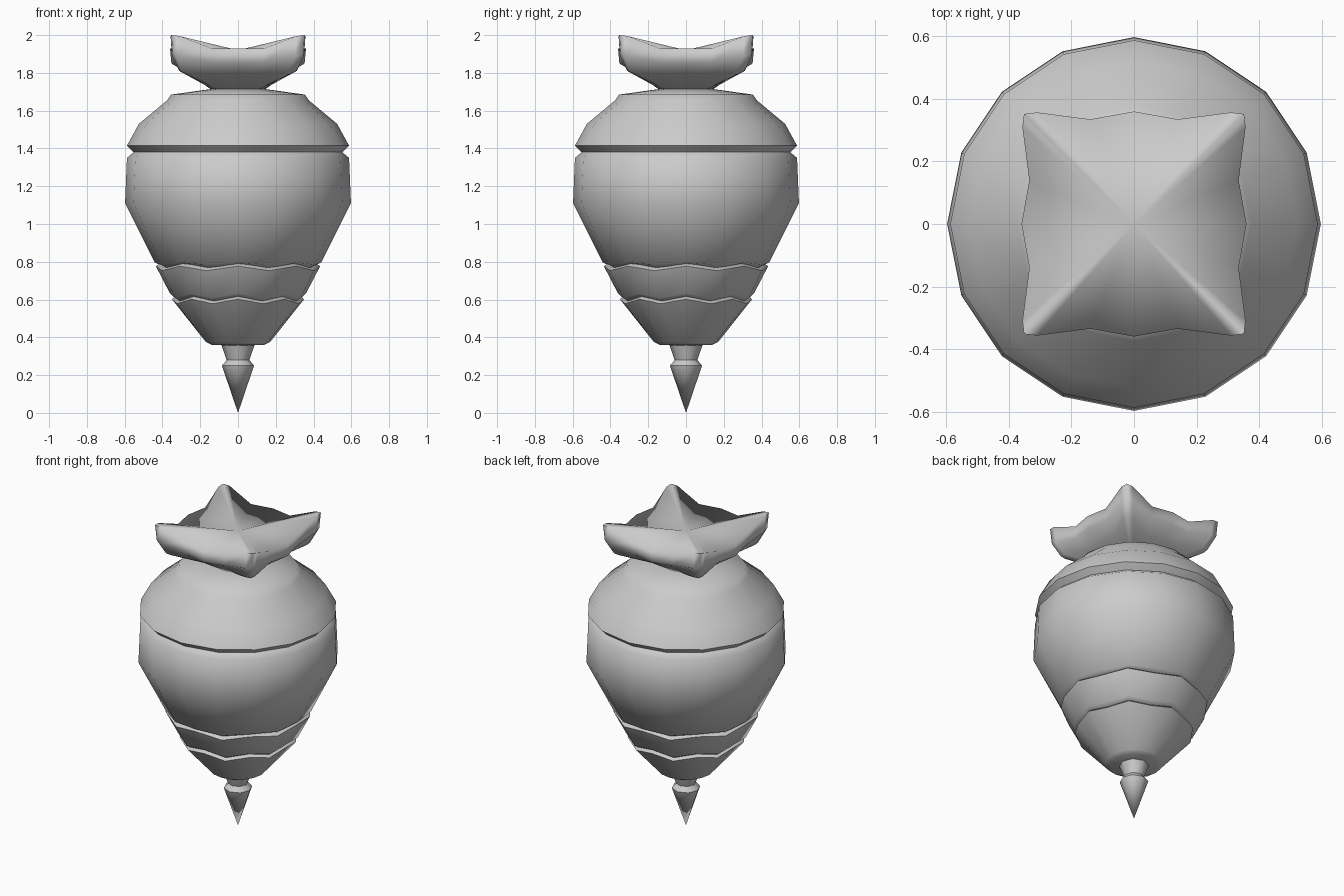
import bpy
from math import sin, cos, pi, radians

if "Cube" in bpy.data.objects:
    bpy.data.objects.remove(bpy.data.objects["Cube"])


def make(name, verts, faces, angle=50):
    me = bpy.data.meshes.new(name)
    me.from_pydata(verts, [], faces)
    me.validate()
    ob = bpy.data.objects.new(name, me)
    bpy.context.collection.objects.link(ob)
    bpy.ops.object.select_all(action='DESELECT')
    ob.select_set(True)
    bpy.context.view_layer.objects.active = ob
    bpy.ops.object.shade_smooth_by_angle(angle=radians(angle))
    return ob


def skin(name, rings, bottom_z, top_z, angle=50):
    """Join equal-sized rings and close both ends with centre fans."""
    n = len(rings[0])
    verts = [v for r in rings for v in r] + [(0, 0, bottom_z), (0, 0, top_z)]
    b, t = len(verts) - 2, len(verts) - 1
    last = (len(rings) - 1) * n
    faces = []
    for i in range(n):
        j = (i + 1) % n
        for k in range(0, last, n):
            faces.append((k + i, k + j, k + n + j, k + n + i))
        faces.append((b, j, i))
        faces.append((t, last + i, last + j))
    return make(name, verts, faces, angle)


def ring(r, z, wave=0, n=16):
    """Round ring; wave lifts even corners and drops odd ones."""
    return [(r * cos(2 * pi * i / n), r * sin(2 * pi * i / n),
             z + (wave if i % 2 == 0 else -wave)) for i in range(n)]


# pointed tip under the body
skin("bottom_spike", [ring(r, z, n=8) for r, z in
     [(0.085, 0.25), (0.06, 0.28), (0.09, 0.365)]], 0.0, 0.37)

# two overlapping zigzag-edged bands
skin("lower_band", [ring(0.14, 0.36), ring(0.17, 0.375),
     ring(0.35, 0.59, 0.012), ring(0.325, 0.61, 0.012)], 0.355, 0.61)
skin("upper_band", [ring(0.325, 0.60, 0.012), ring(0.36, 0.62, 0.012),
     ring(0.435, 0.765, 0.012), ring(0.405, 0.785, 0.012)], 0.61, 0.78)

# main belly, groove and shoulder
skin("main_body", [
    ring(0.40, 0.775, 0.012), ring(0.44, 0.79, 0.006),
    ring(0.598, 1.11), ring(0.588, 1.35), ring(0.552, 1.38),
    ring(0.588, 1.415), ring(0.525, 1.53), ring(0.375, 1.655),
    ring(0.355, 1.685), ring(0.14, 1.715)], 0.78, 1.715)

# four-cornered flared top: x, y, low scale, low z, middle z, top z
quarter = [(0.36, 0, 0.70, 1.79, 1.85, 1.93),
           (0.335, 0.14, 0.74, 1.79, 1.855, 1.93),
           (0.357, 0.31, 0.87, 1.81, 1.89, 1.995),
           (0.352, 0.352, 0.87, 1.81, 1.90, 2.0),
           (0.31, 0.357, 0.87, 1.81, 1.89, 1.995),
           (0.14, 0.335, 0.74, 1.79, 1.855, 1.93)]
neck, low, mid, rim = [], [], [], []
for q in range(4):
    c, s = round(cos(q * pi / 2)), round(sin(q * pi / 2))
    for x0, y0, ls, lz, mz, tz in quarter:
        x, y = c * x0 - s * y0, s * x0 + c * y0
        d = (x * x + y * y) ** 0.5
        neck.append((0.14 * x / d, 0.14 * y / d, 1.71))
        low.append((x * ls, y * ls, lz))
        mid.append((x * 0.98, y * 0.98, mz))
        rim.append((x, y, tz))
skin("flared_top", [neck, low, mid, rim], 1.71, 1.92, 100)
